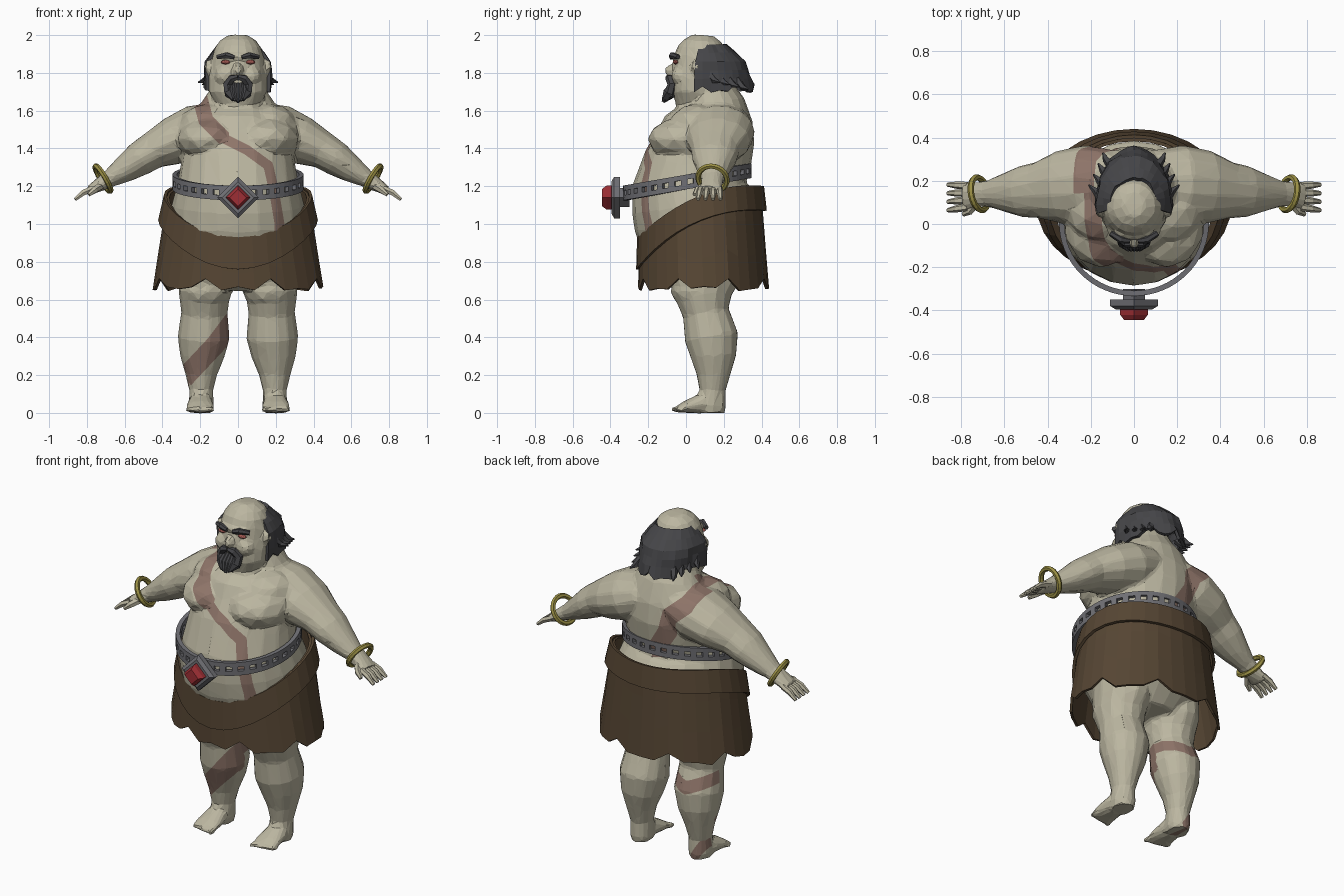
import bpy, bmesh, math, random
from mathutils import Vector, Matrix

rnd = random.Random(4)
cube = bpy.data.objects.get("Cube")
if cube:
    bpy.data.objects.remove(cube)


def material(name, *rgb):
    m = bpy.data.materials.new(name)
    m.use_nodes = True
    m.diffuse_color = (*rgb, 1)
    m.node_tree.nodes["Principled BSDF"].inputs["Base Color"].default_value = (*rgb, 1)
    return m


SKIN = material("pale skin", .50, .47, .355)
PAINT = material("faded red paint", .27, .175, .14)
HAIR = material("dark grey hair", .06, .06, .065)
LEATHER = material("brown leather", .092, .06, .033)
IRON = material("grey iron", .16, .16, .175)
GEM = material("red gem", .34, .028, .035)
GOLD = material("old gold", .33, .28, .06)
EYE = material("eye red", .36, .1, .085)


def finish(name, bm, *mats):
    bmesh.ops.recalc_face_normals(bm, faces=bm.faces)
    me = bpy.data.meshes.new(name)
    bm.to_mesh(me)
    bm.free()
    for m in mats:
        me.materials.append(m)
    ob = bpy.data.objects.new(name, me)
    bpy.context.collection.objects.link(ob)
    return ob


def tube(bm, pts, ref, n=12, side=1):
    """Loft ellipses (x, y, z, radius along ref, other radius) along a path."""
    cs = [Vector((p[0] * side, p[1], p[2])) for p in pts]
    rings = []
    for i, c in enumerate(cs):
        t = (cs[min(i + 1, len(cs) - 1)] - cs[max(i - 1, 0)]).normalized()
        u = Vector(ref)
        u = (u - t * u.dot(t)).normalized()
        v = t.cross(u)
        ring = []
        for k in range(n):
            a = math.tau * k / n
            ring.append(bm.verts.new(c + u * pts[i][3] * math.cos(a) + v * pts[i][-1] * math.sin(a)))
        rings.append(ring)
    for r, s in zip(rings, rings[1:]):
        for k in range(n):
            bm.faces.new((r[k], r[k - 1], s[k - 1], s[k]))
    bm.faces.new(rings[0])
    bm.faces.new(rings[-1])


def ball(bm, c, r, side=1):
    m = Matrix.Translation((c[0] * side, c[1], c[2])) @ Matrix.Diagonal((*r, 1))
    bmesh.ops.create_icosphere(bm, subdivisions=2, radius=1, matrix=m)


def shell(name, mat, cols, rows, fn, thick, a0=-math.pi, a1=math.pi, keep=lambda i, j: True):
    """Sheet wrapped around the z axis; angle 0 is the front."""
    bm = bmesh.new()
    closed = a1 - a0 > 6.28
    count = cols if closed else cols + 1
    g = [[bm.verts.new(fn(a0 + (a1 - a0) * j / cols, i / rows, j)) for j in range(count)]
         for i in range(rows + 1)]
    for i in range(rows):
        for j in range(cols):
            k = (j + 1) % count
            if keep(i, j):
                bm.faces.new((g[i][j], g[i][k], g[i + 1][k], g[i + 1][j]))
    ob = finish(name, bm, mat)
    mod = ob.modifiers.new("thickness", 'SOLIDIFY')
    mod.thickness, mod.offset = thick, 0


# Body: overlapping volumes fused, then reduced to flat facets
X, Y = (1, 0, 0), (0, 1, 0)
bm = bmesh.new()
torso = [(.66, .1, .2, .15), (.75, .09, .3, .25), (.9, .075, .345, .31), (1, .055, .358, .328),
         (1.1, .05, .352, .338), (1.2, .028, .325, .313), (1.3, .05, .305, .28), (1.4, .095, .292, .265),
         (1.5, .125, .28, .248), (1.58, .15, .25, .205), (1.64, .15, .195, .16), (1.7, .13, .155, .13),
         (1.76, .11, .13, .12)]
head = [(1.64, .06, .12, .11), (1.7, .05, .155, .125), (1.76, .06, .157, .135), (1.82, .07, .146, .14),
        (1.88, .08, .138, .14), (1.93, .085, .125, .13), (1.97, .088, .098, .1), (2.0, .09, .05, .055)]
for rings in (torso, head):
    tube(bm, [(0, cy, z, rx, ry) for z, cy, rx, ry in rings], X, 20)
ball(bm, (0, -.082, 1.81), (.027, .032, .036))
ball(bm, (0, -.045, 1.885), (.1, .032, .02))
arm = [(.1, .18, 1.53, .165, .12), (.22, .18, 1.485, .185, .15), (.34, .17, 1.44, .17, .13),
       (.45, .155, 1.39, .13, .1), (.52, .15, 1.345, .12, .093), (.6, .145, 1.29, .09, .073),
       (.68, .14, 1.24, .06, .048), (.73, .135, 1.21, .058, .038), (.79, .128, 1.175, .067, .025)]
leg = [(.17, .1, .85, .145, .18), (.175, .1, .7, .14, .185), (.178, .09, .62, .135, .155),
       (.178, .105, .53, .123, .125), (.182, .135, .4, .138, .145), (.19, .145, .3, .118, .123),
       (.195, .145, .2, .083, .09), (.195, .14, .12, .064, .07), (.195, .135, .04, .066, .078),
       (.195, .135, 0, .06, .072)]
foot = [(.195, .17, .035, .05, .035), (.2, .08, .05, .067, .055), (.2, 0, .032, .077, .033),
        (.2, -.04, .02, .072, .02)]
for s in (1, -1):
    tube(bm, arm, Y, 14, s)
    tube(bm, leg, X, 14, s)
    tube(bm, foot, X, 12, s)
    ball(bm, (.17, .07, .645), (.146, .155, .1), s)
    ball(bm, (.15, .0, 1.45), (.178, .205, .118), s)
    ball(bm, (.15, .07, 1.52), (.17, .165, .12), s)
    ball(bm, (.07, -.03, 1.785), (.055, .05, .05), s)
    ball(bm, (.157, .06, 1.83), (.022, .03, .045), s)
    for i in range(5):
        ball(bm, (.138 + .031 * i, -.055 + .007 * i, .019), (.016, .028, .019), s)
body = finish("body", bm)
mod = body.modifiers.new("fuse", 'REMESH')
mod.mode, mod.voxel_size = 'VOXEL', .012
mod = body.modifiers.new("soften", 'SMOOTH')
mod.factor, mod.iterations = .5, 4
mod = body.modifiers.new("facets", 'DECIMATE')
mod.ratio, mod.use_symmetry = .05, True
dg = bpy.context.evaluated_depsgraph_get()
fused = bpy.data.meshes.new_from_object(body.evaluated_get(dg))
body.modifiers.clear()
body.data = fused
fused.materials.clear()
fused.materials.append(SKIN)
fused.materials.append(PAINT)


# Painted stripes: cut the faces along each line, then colour the strip
def gap(co, p, q):
    c, p, q = Vector((co.x, co.z)), Vector(p), Vector(q)
    d = q - p
    t = max(0, min(1, (c - p).dot(d) / d.dot(d)))
    return (c - p - d * t).length


def near(f, facing, split, p, q, r):
    c = f.calc_center_median()
    return (c.y - split) * facing > 0 and gap(c, p, q) < r


bm = bmesh.new()
bm.from_mesh(fused)
for f in bm.faces:
    f.material_index, f.smooth = 0, False
stripes = [
    (-1, .15, .04, [(-.21, 1.7), (-.17, 1.55), (-.09, 1.47)]),
    (-1, .15, .026, [(-.09, 1.46), (.05, 1.39), (.16, 1.31), (.19, 1.18), (.22, 1), (.22, .93)]),
    (1, .15, .05, [(-.25, 1.7), (-.22, 1.58), (-.13, 1.5), (-.11, 1.4), (-.03, 1.27)]),
    (-1, .12, .052, [(-.03, .48), (-.12, .36), (-.27, .2)]),
    (1, .12, .035, [(-.03, .49), (-.18, .45), (-.31, .5)]),
    (1, .12, .025, [(-.25, .1), (-.2, .02)])]
for facing, split, w, line in stripes:
    segs = list(zip(line, line[1:]))
    for p, q in segs:
        n = Vector((p[1] - q[1], 0, q[0] - p[0])).normalized()
        for off in (w, -w):
            fs = [f for f in bm.faces if near(f, facing, split, p, q, w + .06)]
            geom = fs + list({e for f in fs for e in f.edges}) + list({v for f in fs for v in f.verts})
            bmesh.ops.bisect_plane(bm, geom=geom, dist=1e-4, plane_no=n,
                                   plane_co=Vector((p[0], 0, p[1])) + n * off)
    for f in bm.faces:
        if any(near(f, facing, split, p, q, w) for p, q in segs):
            f.material_index = 1
bm.to_mesh(fused)
bm.free()

# Fingers, bracelets, eyes and brows, one per side
for s, word in ((1, "left"), (-1, "right")):
    bm = bmesh.new()
    for i in range(4):
        y = .078 + .033 * i
        tube(bm, [(.77, y, 1.187, .018), (.82, y * 1.1 - .015, 1.165, .017),
                  (.862, y * 1.2 - .03, 1.13, .01)], Y, 6, s)
    tube(bm, [(.73, .1, 1.2, .022), (.76, .06, 1.18, .019), (.79, .045, 1.155, .011)], Y, 6, s)
    finish(word + "_fingers", bm, SKIN)
    bpy.ops.mesh.primitive_torus_add(major_radius=.077, minor_radius=.015, major_segments=24,
                                     minor_segments=6, location=(.715 * s, .14, 1.24),
                                     rotation=(0, math.radians(120) * s, -.2 * s))
    bpy.context.object.name = word + "_bracelet"
    bpy.context.object.data.materials.append(GOLD)
    bm = bmesh.new()
    ball(bm, (.066, -.055, 1.857), (.026, .015, .012), s)
    finish(word + "_eye", bm, EYE)
    bm = bmesh.new()
    tube(bm, [(.02, -.078, 1.882, .012), (.06, -.073, 1.893, .018), (.108, -.042, 1.884, .013)], Y, 6, s)
    finish(word + "_eyebrow", bm, HAIR)

# Beard: moustache locks around the mouth and a pointed chin tuft
bm = bmesh.new()
for s in (1, -1):
    tube(bm, [(0, -.095, 1.778, .014), (.032, -.088, 1.77, .022), (.055, -.072, 1.74, .026),
              (.048, -.085, 1.70, .028), (.025, -.105, 1.655, .01)], Y, 6, s)
for i in range(5):
    x = (i - 2) * .018
    tube(bm, [(x, -.06, 1.735, .025), (x * 1.1, -.09, 1.69, .034),
              (x * .7, -.122, 1.645 + abs(x) * .4, .008)], Y, 6)
finish("beard", bm, HAIR)


# Hair: shaggy sheet round the back of the bald head, with flicks
def hair_point(a, t, j):
    rough = rnd.uniform(-.006, .006)
    rx = .1 + .062 * min(1, t * 2.5) + .008 * t + rough
    ry = .115 + .07 * min(1, t * 2.5) + .07 * t + rough
    z = 1.945 - .22 * t + (rnd.uniform(-.03, .02) if t == 1 else 0)
    return rx * math.sin(a), .095 - ry * math.cos(a), z


shell("hair", HAIR, 20, 5, hair_point, .018, math.radians(78), math.radians(282))
bm = bmesh.new()
for s in (1, -1):
    for i in range(4):
        y, z = .12 + .05 * i, 1.8 - .012 * i
        tube(bm, [(.152 - .015 * i, y, z, .022), (.175 - .015 * i, y + .03, z - .04, .017),
                  (.21 - .022 * i, y + .06, z - .05, .004)], Y, 5, s)
finish("hair_flicks", bm, HAIR)


# Leather skirt with notched hem, and a waistband folded over it
def waist(a):
    c = math.cos(a)
    return 1.14 - .135 * c - .085 * c * c


def skirt_point(a, t, j):
    hem = .645 + (.065 if j % 4 == 2 else rnd.uniform(0, .025))
    z = waist(a) * (1 - t) + hem * t
    return (.37 + .075 * t) * math.sin(a), .075 + .018 * t - (.315 + .025 * t) * math.cos(a), z


def band_point(a, t, j):
    drop = .13 + .04 * max(0, math.cos(a)) ** 3
    return (.385 + .03 * t) * math.sin(a), .077 + .005 * t - (.328 + .01 * t) * math.cos(a), waist(a) + .01 - drop * t


shell("skirt", LEATHER, 32, 3, skirt_point, .014)
shell("waistband", LEATHER, 32, 1, band_point, .016)


# Tilted iron belt with square holes
def belt_point(a, t, j):
    y = .007 - .328 * math.cos(a)
    return .335 * math.sin(a), y, 1.222 + .18 * y + .078 * (t - .5)


shell("belt", IRON, 64, 3, belt_point, .024, keep=lambda i, j: i != 1 or j % 2)


# Diamond buckle and gem
def diamond(name, mat, layers):
    bm = bmesh.new()
    for r1, r2, back, front in layers:
        m = Matrix.Translation((0, (back + front) / 2, 1.14)) @ Matrix.Rotation(math.pi / 2, 4, 'X')
        bmesh.ops.create_cone(bm, cap_ends=True, segments=4, radius1=r1, radius2=r2,
                              depth=back - front, matrix=m)
    finish(name, bm, mat)


diamond("buckle", IRON, [(.05, .05, -.3, -.36), (.11, .11, -.35, -.38), (.11, .085, -.38, -.395)])
diamond("gem", GEM, [(.064, .064, -.39, -.42), (.064, .045, -.42, -.445)])
